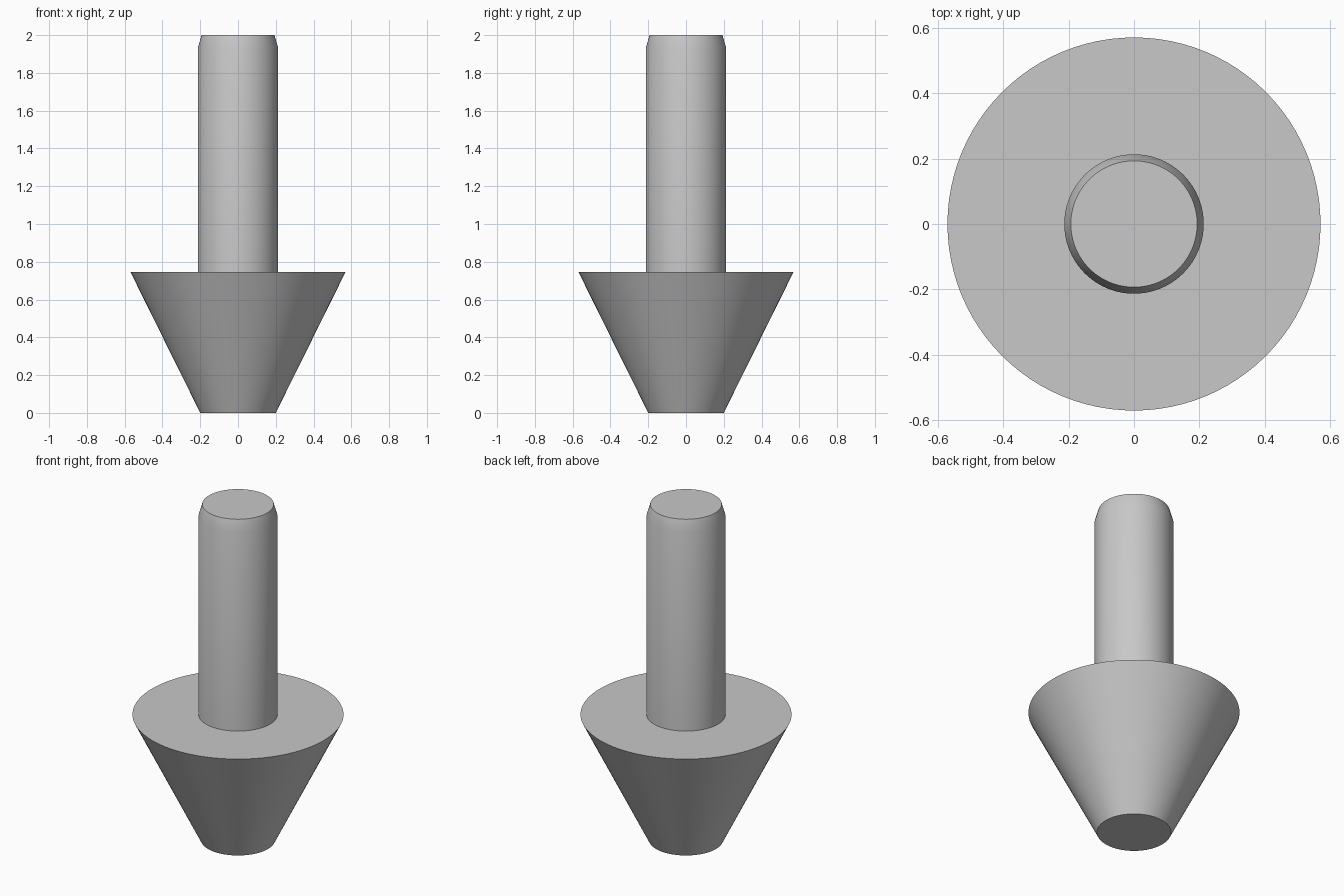
import bpy
import bmesh
import math

cube = bpy.data.objects.get("Cube")
if cube:
    bpy.data.objects.remove(cube, do_unlink=True)

SEGMENTS = 96

# Single plain grey finish
grey = bpy.data.materials.new("plain_grey")
grey.use_nodes = True
colour = (0.58, 0.58, 0.58, 1)
grey.diffuse_color = colour
grey.node_tree.nodes["Principled BSDF"].inputs["Base Color"].default_value = colour


def turned_part(name, profile):
    """Revolve a (radius, height) profile around z and cap both ends."""
    bm = bmesh.new()
    rings = []
    for radius, z in profile:
        rings.append([bm.verts.new((radius * math.cos(a), radius * math.sin(a), z))
                      for a in (math.tau * i / SEGMENTS for i in range(SEGMENTS))])
    for low, high in zip(rings, rings[1:]):
        for i in range(SEGMENTS):
            j = (i + 1) % SEGMENTS
            bm.faces.new((low[i], low[j], high[j], high[i]))
    bm.faces.new(rings[0][::-1])
    bm.faces.new(rings[-1])
    mesh = bpy.data.meshes.new(name)
    bm.to_mesh(mesh)
    bm.free()
    mesh.materials.append(grey)
    obj = bpy.data.objects.new(name, mesh)
    bpy.context.collection.objects.link(obj)
    bpy.ops.object.select_all(action="DESELECT")
    obj.select_set(True)
    bpy.context.view_layer.objects.active = obj
    bpy.ops.object.shade_smooth_by_angle(angle=math.radians(30))
    return obj


# Tapered head, flat shoulder and chamfered stem in one turned body
turned_part("tapered_plug_with_stem", [
    (0.2, 0), (0.57, 0.747),
    (0.213, 0.747), (0.213, 1.93), (0.193, 2),
])
